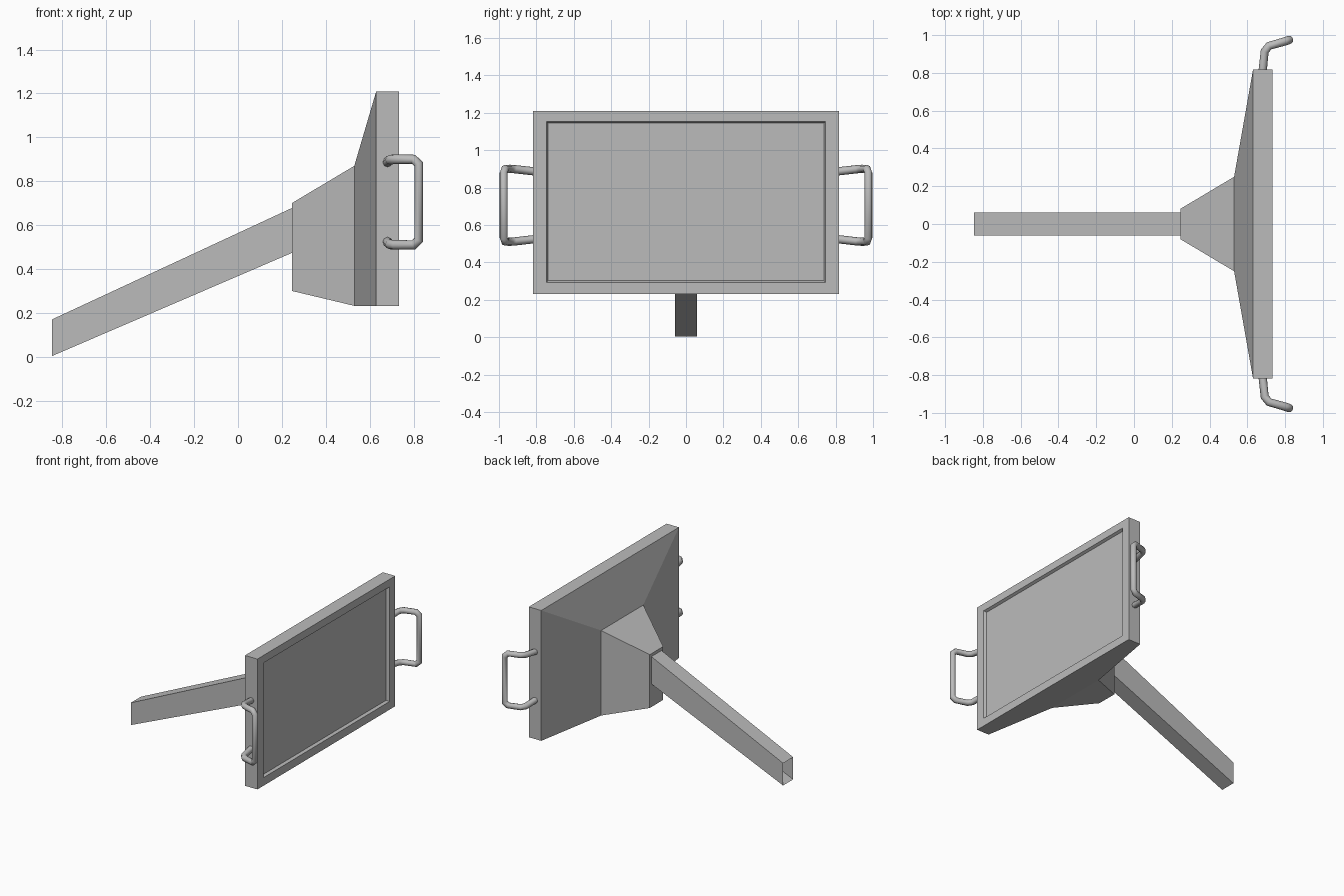
import bpy, bmesh

if "Cube" in bpy.data.objects:
    bpy.data.objects.remove(bpy.data.objects["Cube"])

grey = bpy.data.materials.new("neutral grey")
grey.diffuse_color = (0.5, 0.5, 0.5, 1)
grey.use_nodes = True
grey.node_tree.nodes["Principled BSDF"].inputs["Base Color"].default_value = grey.diffuse_color


def loft(name, sections, caps=(True, True)):
    """Skin rectangles given as (x, half_width, z_low, z_high)."""
    bm = bmesh.new()
    rings = [[bm.verts.new((x, y, z)) for y, z in
              ((-w, lo), (w, lo), (w, hi), (-w, hi))]
             for x, w, lo, hi in sections]
    for a, b in zip(rings, rings[1:]):
        for i in range(4):
            j = (i + 1) % 4
            bm.faces.new((a[i], a[j], b[j], b[i]))
    if caps[0]:
        bm.faces.new(rings[0])
    if caps[1]:
        bm.faces.new(rings[-1])
    bmesh.ops.recalc_face_normals(bm, faces=bm.faces)
    me = bpy.data.meshes.new(name)
    bm.to_mesh(me)
    bm.free()
    me.materials.append(grey)
    ob = bpy.data.objects.new(name, me)
    bpy.context.collection.objects.link(ob)
    return ob


# Monitor housing: neck, flared back, frame and recessed screen
loft("monitor_housing", [
    (0.245, 0.08, 0.30, 0.70),
    (0.53, 0.25, 0.232, 0.87),
    (0.63, 0.817, 0.232, 1.21),
    (0.733, 0.817, 0.232, 1.21),
    (0.733, 0.747, 0.293, 1.153),
    (0.713, 0.738, 0.302, 1.144),
])

# Sloping support arm, hollow and open at its far end
loft("support_arm", [(-0.848, 0.06, 0.003, 0.17),
                     (0.25, 0.06, 0.475, 0.68)], caps=(False, False))


# Bent tube handles on both sides
def handle(name, side):
    half = [(0.68, 0.80, 0.885), (0.692, 0.915, 0.898), (0.715, 0.943, 0.9),
            (0.80, 0.967, 0.9), (0.823, 0.975, 0.878)]
    path = half + [(x, y, 1.41 - z) for x, y, z in reversed(half)]
    cu = bpy.data.curves.new(name, 'CURVE')
    cu.dimensions = '3D'
    cu.bevel_depth = 0.022
    cu.bevel_resolution = 2
    cu.use_fill_caps = True
    sp = cu.splines.new('POLY')
    sp.points.add(len(path) - 1)
    for p, (x, y, z) in zip(sp.points, path):
        p.co = (x, y * side, z, 1)
    sp.use_smooth = True
    cu.materials.append(grey)
    ob = bpy.data.objects.new(name, cu)
    bpy.context.collection.objects.link(ob)
    bpy.ops.object.select_all(action='DESELECT')
    bpy.context.view_layer.objects.active = ob
    ob.select_set(True)
    bpy.ops.object.convert(target='MESH')
    bpy.ops.object.shade_smooth_by_angle(angle=0.9)


handle("left_handle", 1)
handle("right_handle", -1)
